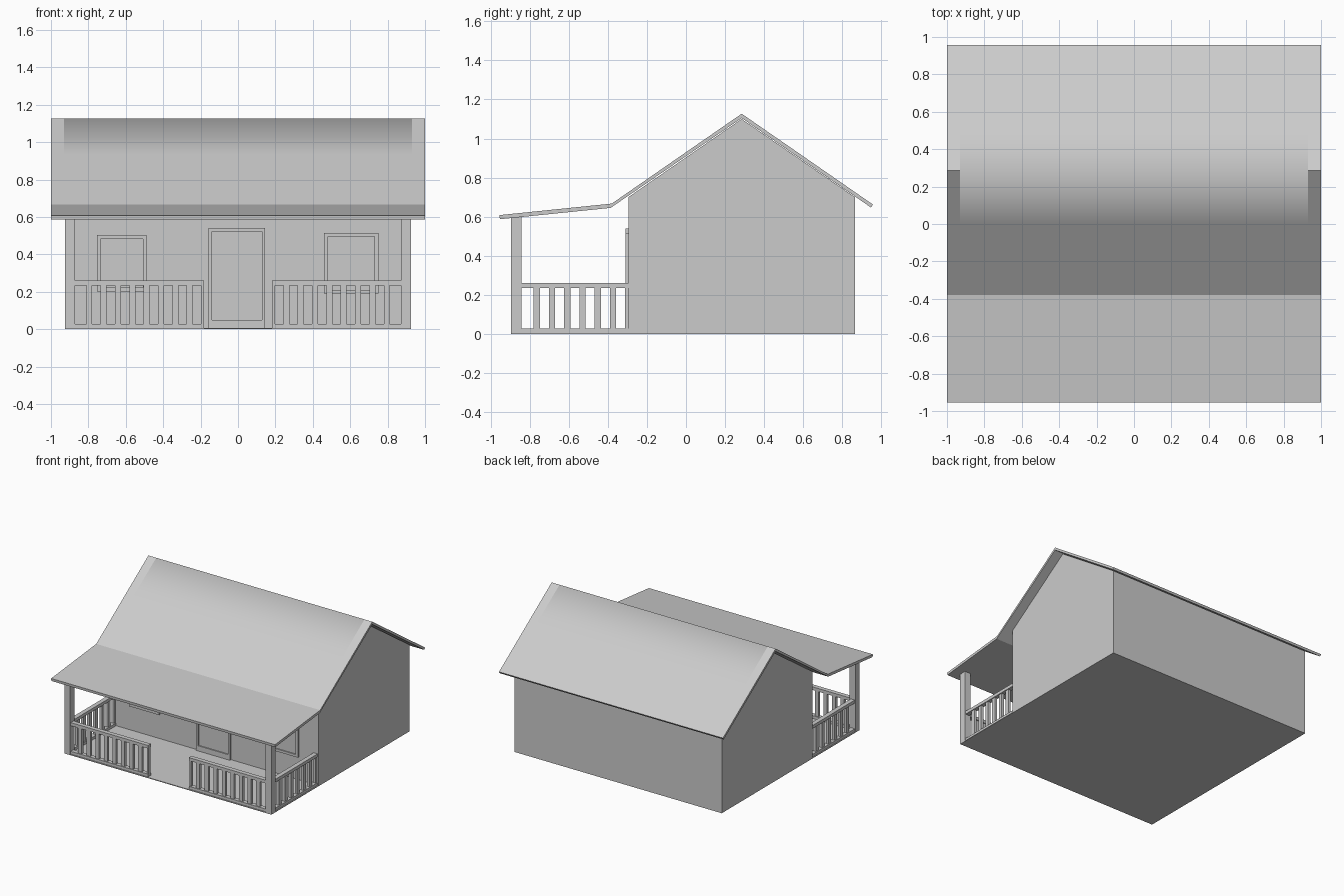
import bpy, bmesh

if "Cube" in bpy.data.objects:
    bpy.data.objects.remove(bpy.data.objects["Cube"])

WALL_X, WALL_F, WALL_B = 0.925, -0.295, 0.865
PORCH_F = -0.895


def finish(name, bm):
    bmesh.ops.recalc_face_normals(bm, faces=bm.faces)
    me = bpy.data.meshes.new(name)
    bm.to_mesh(me)
    bm.free()
    ob = bpy.data.objects.new(name, me)
    bpy.context.collection.objects.link(ob)
    return ob


def add_box(bm, x0, x1, y0, y1, z0, z1):
    vs = bmesh.ops.create_cube(bm, size=1)["verts"]
    for v in vs:
        v.co.x = x1 if v.co.x > 0 else x0
        v.co.y = y1 if v.co.y > 0 else y0
        v.co.z = z1 if v.co.z > 0 else z0


def boxes(name, items):
    bm = bmesh.new()
    for b in items:
        add_box(bm, *b)
    return finish(name, bm)


def loft(name, profile, xs, smooth=()):
    """Sweep a closed y-z profile along the x stations and cap it."""
    bm = bmesh.new()
    rings = [[bm.verts.new((x, y, z)) for y, z in profile] for x in xs]
    n = len(profile)
    for k in range(len(xs) - 1):
        a, b = rings[k], rings[k + 1]
        for i in range(n):
            j = (i + 1) % n
            f = bm.faces.new((a[i], a[j], b[j], b[i]))
            f.smooth = i in smooth and 0 < k < len(xs) - 2
    bm.faces.new(rings[0])
    bm.faces.new(rings[-1])
    return finish(name, bm)


def mirror_x(ob):
    m = ob.modifiers.new("mirror", "MIRROR")
    m.use_axis = (True, False, False)
    m.use_mirror_merge = False


# House body with gable ends
loft("house_walls", [(WALL_F, 0), (WALL_B, 0), (WALL_B, 0.70),
                     (0.285, 1.1), (WALL_F, 0.70)], [-WALL_X, WALL_X])

# Bent roof slab over house and porch, soft at the ridge between the gables
top = [(-0.955, 0.608), (-0.38, 0.667), (0.0, 0.93), (0.285, 1.127),
       (0.57, 0.93), (0.957, 0.662)]
under = [(0.947, 0.647), (0.285, 1.105), (-0.386, 0.645), (-0.953, 0.587)]
loft("roof", top + under, [-1, -0.93, 0.93, 1], smooth=(2, 3))

# Porch floor and corner posts
boxes("porch_floor", [(-WALL_X, WALL_X, PORCH_F, WALL_F, 0, 0.006)])
mirror_x(boxes("porch_post", [(0.872, WALL_X, PORCH_F, PORCH_F + 0.053, 0.0, 0.598)]))


def railing(name, start, end, count, place):
    """Rails plus evenly spaced balusters; place maps a run to a box."""
    items = [place(start, end, 0, 0.036, 0.235, 0.26),
             place(start, end, 0, 0.036, 0.006, 0.028)]
    step = (end - start) / count
    for i in range(1, count + 1):
        c = min(start + i * step, end - 0.008)
        w = 0.016 if i < count else 0.008
        items.append(place(c - w, c + w, 0.007, 0.029, 0.028, 0.235))
    mirror_x(boxes(name, items))


# Front railings leave the entrance open; side railings run to the wall
railing("front_railing", -0.872, -0.182, 9,
        lambda a, b, d0, d1, z0, z1: (a, b, -0.888 + d0, -0.888 + d1, z0, z1))
railing("side_railing", PORCH_F + 0.053, WALL_F, 7,
        lambda a, b, d0, d1, z0, z1: (0.882 + d0, 0.882 + d1, a, b, z0, z1))


def framed(name, x0, x1, z0, z1, t, bottom):
    """Raised trim around a slightly recessed panel on the front wall."""
    y0, y1 = WALL_F - 0.014, WALL_F + 0.005
    boxes(name + "_frame", [
        (x0, x0 + t, y0, y1, z0, z1), (x1 - t, x1, y0, y1, z0, z1),
        (x0 + t, x1 - t, y0, y1, z1 - t, z1),
        (x0 + t, x1 - t, y0, y1, z0, z0 + bottom)])
    boxes(name + "_panel", [(x0 + t, x1 - t, WALL_F - 0.005, y1,
                             z0 + bottom, z1 - t)])


# Door and the two windows
framed("door", -0.157, 0.145, 0.006, 0.54, 0.018, 0.042)
framed("left_window", -0.755, -0.488, 0.202, 0.503, 0.02, 0.02)
framed("right_window", 0.46, 0.75, 0.19, 0.515, 0.02, 0.02)
